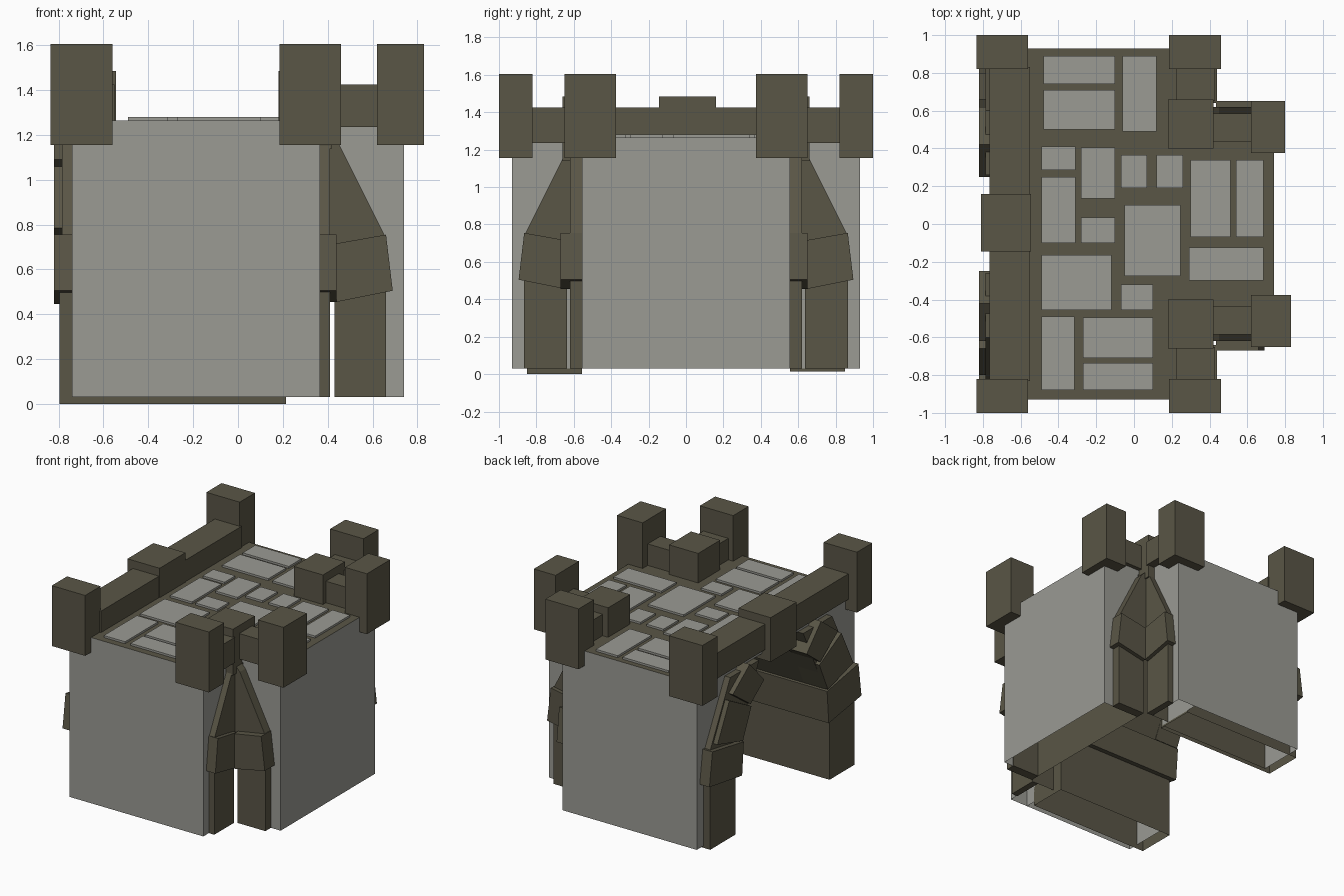
import bpy, bmesh
from mathutils import Vector

if "Cube" in bpy.data.objects:
    bpy.data.objects.remove(bpy.data.objects["Cube"])


def material(name, rgb):
    m = bpy.data.materials.new(name)
    m.diffuse_color = (*rgb, 1)
    m.use_nodes = True
    m.node_tree.nodes["Principled BSDF"].inputs["Base Color"].default_value = m.diffuse_color
    return m


STONE = material("light grey stone", (0.325, 0.325, 0.295))
TRIM = material("dark olive stone", (0.101, 0.092, 0.061))


def prism(name, axis, profile, a, b, mat=TRIM, other=None, inner=None, open_bottom=False):
    """Extrude a 2D profile along x or y; faces pointing along 'inner' get the other material."""
    bm = bmesh.new()

    def place(p, d):
        return (d, p[0], p[1]) if axis == 'x' else (p[0], d, p[1])
    lo = [bm.verts.new(place(p, a)) for p in profile]
    hi = [bm.verts.new(place(p, b)) for p in profile]
    n = len(profile)
    bm.faces.new(lo)
    bm.faces.new(hi)
    for i in range(n):
        j = (i + 1) % n
        bm.faces.new((lo[i], lo[j], hi[j], hi[i]))
    bmesh.ops.recalc_face_normals(bm, faces=bm.faces)
    if inner:
        for f in bm.faces:
            if any(f.normal.dot(Vector(d)) > 0.9 for d in inner):
                f.material_index = 1
    if open_bottom:
        bmesh.ops.delete(bm, geom=[f for f in bm.faces if f.normal.z < -0.9], context='FACES')
    me = bpy.data.meshes.new(name)
    bm.to_mesh(me)
    bm.free()
    me.materials.append(mat)
    if other:
        me.materials.append(other)
    ob = bpy.data.objects.new(name, me)
    bpy.context.collection.objects.link(ob)
    return ob


def box(name, x, y, z, mat=TRIM, **kw):
    y = sorted(y)
    return prism(name, 'x', [(y[0], z[0]), (y[1], z[0]), (y[1], z[1]), (y[0], z[1])],
                 x[0], x[1], mat, **kw)


UP_DOWN = [(0, 0, 1), (0, 0, -1)]

# deck slab: grey sides, brown top and ceiling
box("deck_main", (-0.74, 0.365), (-0.93, 0.93), (1.2, 1.265), STONE, other=TRIM, inner=UP_DOWN)
box("deck_side", (0.365, 0.74), (-0.555, 0.555), (1.2, 1.265), STONE, other=TRIM, inner=UP_DOWN)

# right wall block, hollow underneath
box("right_wall", (0.43, 0.74), (-0.555, 0.555), (0.03, 1.2), STONE,
    other=TRIM, inner=[(-1, 0, 0)], open_bottom=True)

# half-arch rib of the corner exits: t is the distance from the corner
RIB = [("pillar", [(0, 0.03), (0.23, 0.03), (0.23, 0.52), (0, 0.52)], 0.0),
       ("band", [(0.01, 0.455), (0.26, 0.505), (0.23, 0.755), (0.005, 0.715)], 1.0),
       ("brace", [(-0.02, 0.69), (0.228, 0.745), (0.02, 1.16), (-0.02, 1.2)], 0.0)]

# half of the main arch: (y, z) points, start and end in x
ARCH = [("impost", [(0.895, 0.505), (0.86, 0.755), (0.49, 0.69), (0.51, 0.445)], -0.82, 0.2),
        ("lower_voussoir", [(0.80, 0.785), (0.66, 1.06), (0.40, 0.92), (0.50, 0.70)], -0.82, -0.62),
        ("upper_voussoir", [(0.62, 1.09), (0.42, 1.24), (0.25, 1.06), (0.41, 0.94)], -0.82, -0.62),
        ("vault_brace", [(0.84, 0.74), (0.60, 1.2), (0.26, 1.2), (0.51, 0.69)], -0.785, 0.2)]

for s, side in ((-1, "front"), (1, "back")):
    inward = [(0, -s, 0)]
    # long wall block, stepped back at its right end
    box(side + "_wall", (-0.74, 0.215), (s * 0.57, s * 0.93), (0.03, 1.2), STONE,
        other=TRIM, inner=inward, open_bottom=True)
    box(side + "_wall_end", (0.215, 0.365), (s * 0.635, s * 0.93), (0.03, 1.2), STONE,
        other=TRIM, inner=inward, open_bottom=True)
    # passage lining
    box(side + "_lining", (-0.795, 0.215), (s * 0.555, s * 0.85),
        (0.0 if s < 0 else 0.015, 0.5), open_bottom=True)
    for part, pts, x0, x1 in ARCH:
        prism(f"{side}_{part}", 'x', [(s * y, z) for y, z in pts], x0, x1)
    # corner exit ribs, one on each of the two walls
    for part, pts, out in RIB:
        prism(f"{side}_right_rib_{part}", 'y', [(0.43 + t, z) for t, z in pts],
              s * 0.55, s * (0.62 + (0.05 if s < 0 else 0.03) * out))
        prism(f"{side}_wall_rib_{part}", 'x', [(s * (0.635 + t), z) for t, z in pts],
              0.36, 0.41 + 0.03 * out)

    # battlement posts
    post_z = (1.155, 1.605)
    box(side + "_left_post", (-0.835, -0.56), (s * 0.82, s * 1.0), post_z)
    box(side + "_middle_post", (0.185, 0.46), (s * 0.82, s * 1.0), post_z)
    box(side + "_right_post", (0.62, 0.83 if s < 0 else 0.80), (s * 0.375, s * 0.65), post_z)
    # corner cap and its two rails
    box(side + "_corner_cap", (0.18, 0.42), (s * 0.40, s * 0.66), (1.14, 1.485))
    box(side + "_short_rail_a", (0.225, 0.43), (s * 0.65, s * 0.83), (1.235, 1.425))
    box(side + "_short_rail_b", (0.41, 0.63), (s * 0.435, s * 0.585), (1.235, 1.425))

# long rail and keystone over the main arch
box("left_rail", (-0.765, -0.55), (-0.83, 0.83), (1.235, 1.425))
box("keystone", (-0.81, -0.545), (-0.145, 0.16), (1.155, 1.485))

# paving stones on the deck: x0, x1, y0, y1
TILES = [(-.48, -.10, .74, .89), (-.48, -.10, .50, .71), (-.06, .12, .49, .89),
         (-.49, -.31, .285, .41), (-.28, -.10, .135, .405), (-.07, .07, .19, .365),
         (.12, .26, .19, .365), (.30, .51, -.07, .34), (.54, .685, -.07, .34),
         (-.49, -.31, -.10, .25), (-.28, -.10, -.10, .035), (-.05, .245, -.275, .10),
         (-.49, -.12, -.455, -.165), (.29, .685, -.30, -.125), (-.07, .10, -.455, -.32),
         (-.49, -.315, -.88, -.49), (-.27, .10, -.71, -.495), (-.27, .10, -.88, -.735)]
for i, (x0, x1, y0, y1) in enumerate(TILES):
    box(f"paving_stone_{i + 1}", (x0, x1), (y0, y1), (1.262, 1.28), STONE)
